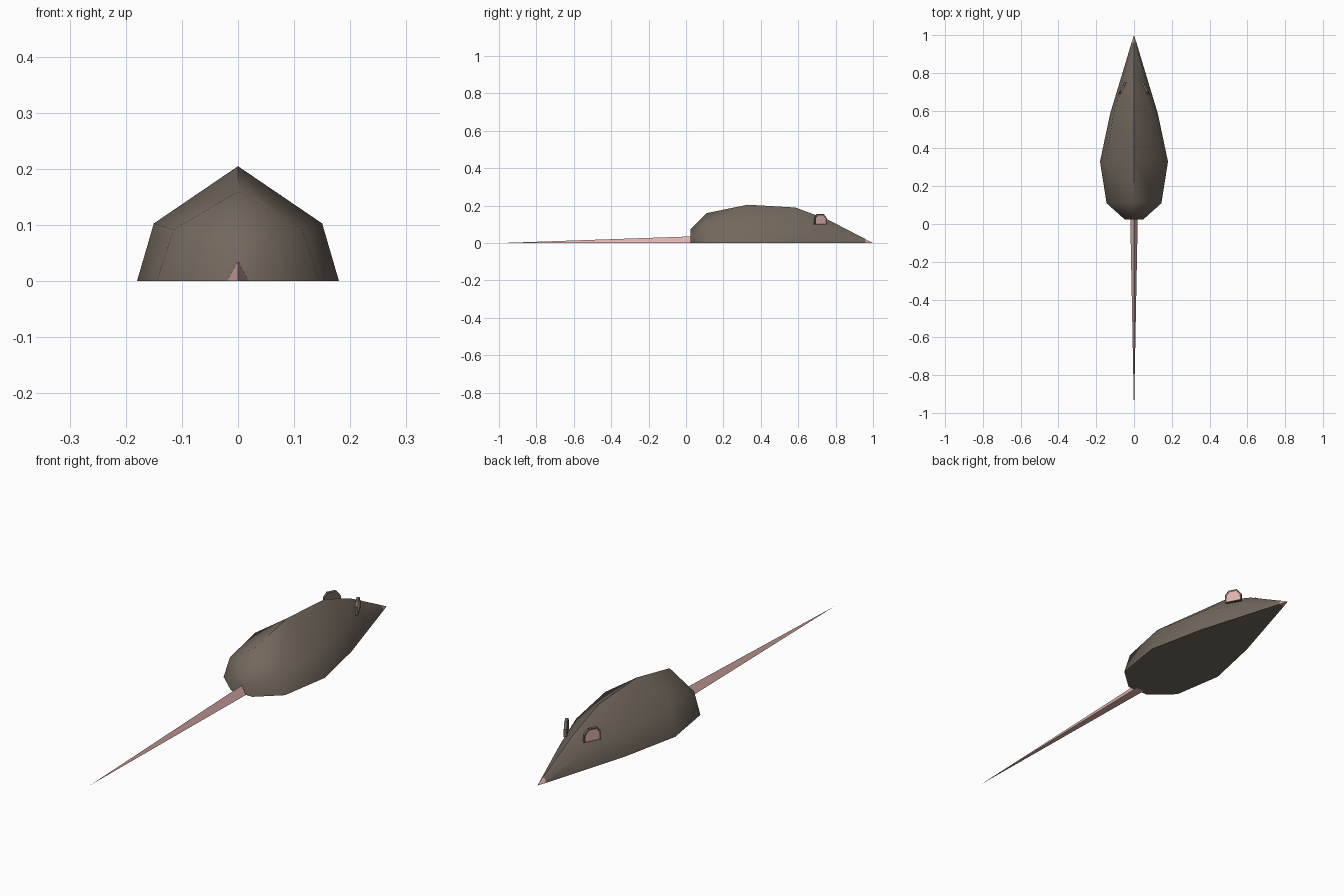
import bpy, bmesh, math
from mathutils import Vector

if "Cube" in bpy.data.objects:
    bpy.data.objects.remove(bpy.data.objects["Cube"])


def material(name, rgb):
    m = bpy.data.materials.new(name)
    m.diffuse_color = (*rgb, 1)
    m.use_nodes = True
    m.node_tree.nodes["Principled BSDF"].inputs["Base Color"].default_value = m.diffuse_color
    return m


FUR = material("brown fur", (0.17, 0.138, 0.11))
PINK = material("pink skin", (0.75, 0.45, 0.42))


def finish(bm, name, mats, smooth=None):
    bmesh.ops.recalc_face_normals(bm, faces=bm.faces)
    me = bpy.data.meshes.new(name)
    bm.to_mesh(me)
    bm.free()
    ob = bpy.data.objects.new(name, me)
    bpy.context.collection.objects.link(ob)
    for m in mats:
        me.materials.append(m)
    if smooth:
        bpy.ops.object.select_all(action='DESELECT')
        ob.select_set(True)
        bpy.context.view_layer.objects.active = ob
        bpy.ops.object.shade_smooth_by_angle(angle=math.radians(smooth))
    return ob


def loft(rings, tip):
    """Bridge equal rings, cap the first, close the last to a tip."""
    bm = bmesh.new()
    loops = [[bm.verts.new(p) for p in r] for r in rings]
    end = bm.verts.new(tip)
    n = len(loops[0])
    bm.faces.new(loops[0])
    for a, b in zip(loops, loops[1:]):
        for i in range(n):
            j = (i + 1) % n
            bm.faces.new((a[i], a[j], b[j], b[i]))
    for i in range(n):
        bm.faces.new((loops[-1][i], loops[-1][(i + 1) % n], end))
    return bm


# Body: y, base half width, shoulder half width, shoulder z, top z
stations = [(0.025, 0.05, 0.042, 0.045, 0.075),
            (0.11, 0.145, 0.115, 0.092, 0.16),
            (0.33, 0.18, 0.15, 0.103, 0.205),
            (0.585, 0.126, 0.108, 0.098, 0.19),
            (0.76, 0.073, 0.06, 0.07, 0.125),
            (0.96, 0.013, 0.010, 0.012, 0.021)]
rings = [[(w, y, 0), (s, y, sz), (0, y, t), (-s, y, sz), (-w, y, 0)]
         for y, w, s, sz, t in stations]
bm = loft(rings, (0, 1, 0))
# pink nose tip
for f in bm.faces:
    f.material_index = int(f.calc_center_median().y > 0.96)
finish(bm, "body", [FUR, PINK], 55)

# Tail: three-sided taper
bm = loft([[(0.02, 0.04, 0), (0, 0.04, 0.036), (-0.02, 0.04, 0)]], (0, -1, 0))
finish(bm, "tail", [PINK])

# Ears: thin plates with a pink inset on the outer face
outline = [(-0.037, 0.10), (-0.037, 0.136), (-0.022, 0.155),
           (0.016, 0.155), (0.035, 0.132), (0.035, 0.10)]
for side, name in ((1, "right_ear"), (-1, "left_ear")):
    along = Vector((-0.47 * side, 0.88, 0))
    out = Vector((0.88 * side, 0.47, 0))
    mid = Vector((0.06 * side, 0.72, 0))
    bm = bmesh.new()
    back, front = [[bm.verts.new(mid + along * u + out * d + Vector((0, 0, z)))
                    for u, z in outline] for d in (-0.006, 0.006)]
    bm.faces.new(back)
    inner = bm.faces.new(front)
    for i in range(6):
        j = (i + 1) % 6
        bm.faces.new((back[i], back[j], front[j], front[i]))
    bmesh.ops.recalc_face_normals(bm, faces=bm.faces)
    bmesh.ops.inset_individual(bm, faces=[inner], thickness=0.008, depth=-0.003)
    inner.material_index = 1
    finish(bm, name, [FUR, PINK])
